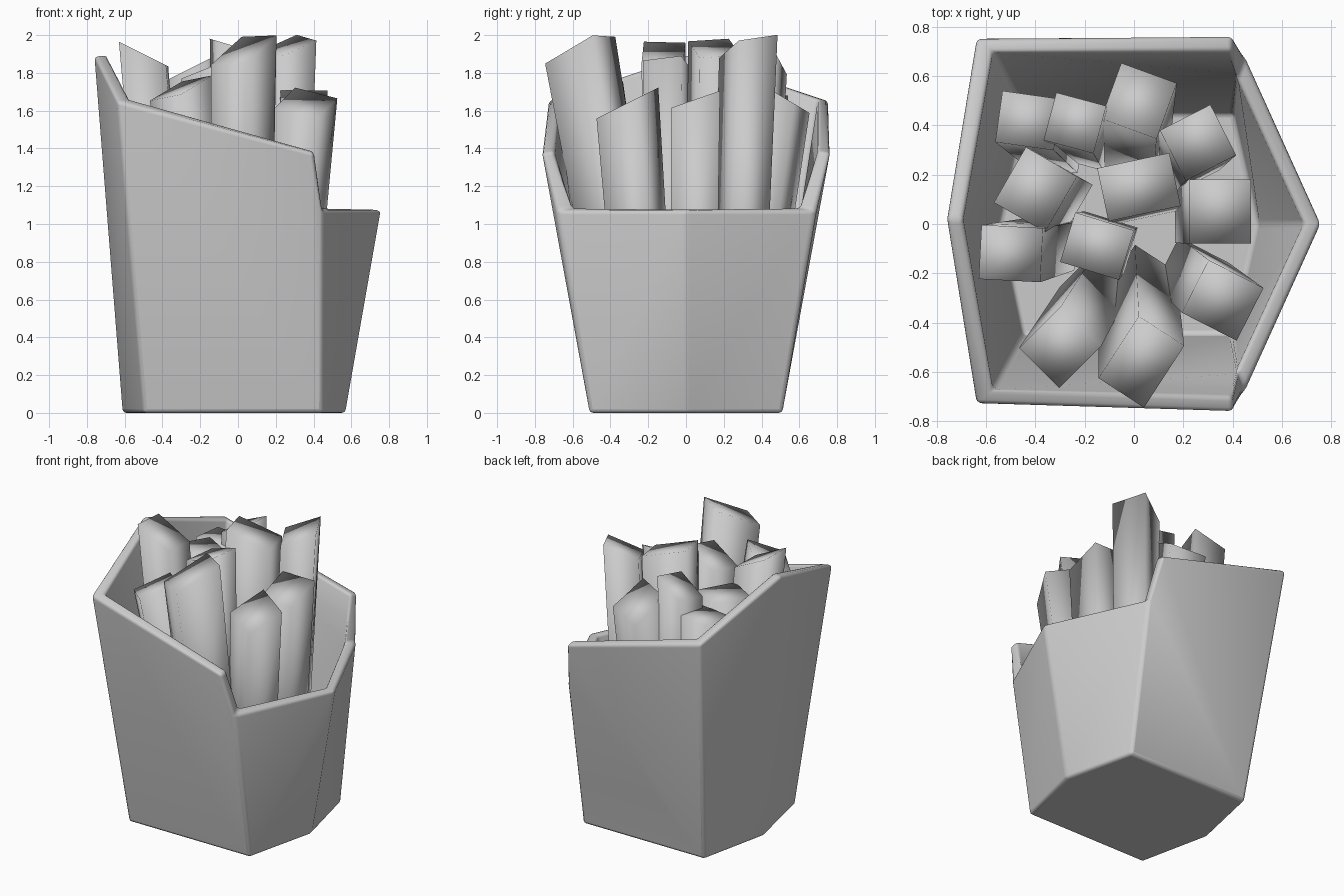
import bpy
from math import radians, cos, sin


def make_object(name, verts, faces):
    mesh = bpy.data.meshes.new(name)
    mesh.from_pydata(verts, [], faces)
    mesh.update()
    obj = bpy.data.objects.new(name, mesh)
    bpy.context.collection.objects.link(obj)
    return obj


# Carton: six-sided flared cup with a low pointed +x panel, counter-clockwise
base = [(-0.61, 0, 0), (-0.50, -0.51, 0), (0.45, -0.51, 0),
        (0.57, 0, 0), (0.45, 0.51, 0), (-0.50, 0.51, 0)]
rim = [(-0.76, 0.02, 1.89), (-0.64, -0.73, 1.65), (0.45, -0.68, 1.07),
       (0.76, 0, 1.07), (0.45, 0.68, 1.07), (-0.64, 0.755, 1.65)]
peaks = [(0.40, -0.765, 1.375), (0.40, 0.765, 1.375)]
carton = make_object("carton", base + rim + peaks, [
    (5, 4, 3, 2, 1, 0),
    (0, 1, 7, 6), (1, 2, 8, 12, 7), (2, 3, 9, 8),
    (3, 4, 10, 9), (4, 5, 11, 13, 10), (5, 0, 6, 11)])
wall = carton.modifiers.new("wall", 'SOLIDIFY')
wall.thickness = 0.065
wall.offset = -1
wall.use_even_offset = True
soft = carton.modifiers.new("soft_edges", 'BEVEL')
soft.width = 0.02
soft.segments = 3
soft.limit_method = 'ANGLE'
soft.angle_limit = radians(25)
bpy.context.view_layer.objects.active = carton
carton.select_set(True)
bpy.ops.object.shade_smooth_by_angle(angle=radians(40))
carton.select_set(False)


# Fries: square sticks leaning outwards, each with a slanted cut top
def fry(i, x, y, z, w, d, turn, gx, gy, lean):
    c, s = cos(radians(turn)), sin(radians(turn))
    corners = [(-w / 2, -d / 2), (w / 2, -d / 2), (w / 2, d / 2), (-w / 2, d / 2)]
    corners = [(c * a - s * b, s * a + c * b) for a, b in corners]
    low = [(x * lean + a * 0.9, y * lean + b * 0.9, 0.15) for a, b in corners]
    top = [(x + a, y + b, z + gx * a + gy * b) for a, b in corners]
    obj = make_object(f"fry_{i:02d}", low + top, [
        (3, 2, 1, 0), (4, 5, 6, 7),
        (0, 1, 5, 4), (1, 2, 6, 5), (2, 3, 7, 6), (3, 0, 4, 7)])
    obj.data.polygons.foreach_set("use_smooth", [True] * 6)


# x, y, z of the top, width, depth, turn, cut slope in x and y, lean factor
fries = [
    (-0.43, 0.42, 1.68, 0.24, 0.21, -8, 0.0, 0.0, 0.75),
    (-0.24, 0.41, 1.83, 0.21, 0.20, -15, 0.5, 0.0, 0.8),
    (0.02, 0.50, 1.68, 0.24, 0.24, -20, 0.0, -0.6, 0.6),
    (0.26, 0.33, 1.94, 0.23, 0.23, 27, 0.3, 0.3, 0.8),
    (0.35, 0.05, 1.66, 0.25, 0.26, 0, 0.0, 0.35, 0.8),
    (0.02, 0.15, 1.93, 0.30, 0.22, 12, -0.3, 0.0, 0.8),
    (-0.40, 0.14, 1.72, 0.24, 0.26, -30, 0.0, 0.0, 0.8),
    (-0.50, -0.12, 1.90, 0.25, 0.22, -3, -0.5, 0.0, 0.7),
    (-0.15, -0.09, 1.83, 0.25, 0.21, -17, 0.4, 0.0, 0.8),
    (-0.30, -0.50, 1.72, 0.23, 0.24, -45, 0.4, 0.2, 0.5),
    (0.03, -0.56, 1.92, 0.22, 0.30, -33, 0.3, 0.4, 0.45),
    (0.36, -0.31, 1.64, 0.25, 0.24, -27, 0.0, 0.5, 0.65),
]
for i, data in enumerate(fries, 1):
    fry(i, *data)
